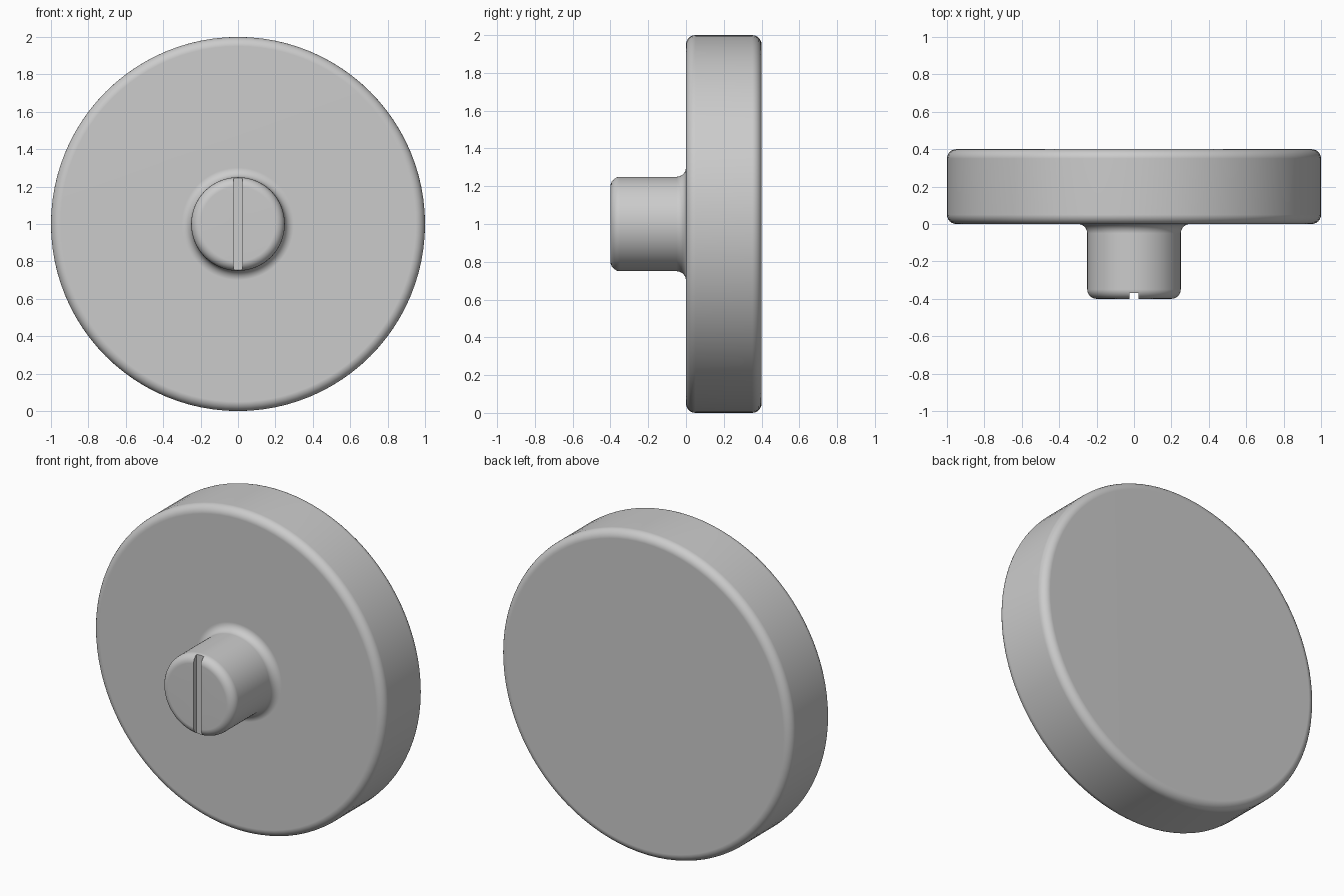
import bpy
import bmesh
from math import sin, cos, pi, radians
from mathutils import Matrix, Vector

cube = bpy.data.objects.get("Cube")
if cube:
    bpy.data.objects.remove(cube, do_unlink=True)

SEGMENTS = 96
FILLET = 0.05
STEPS = 6
CENTRE = Vector((0, 0, 1))

grey = bpy.data.materials.new("plain grey")
grey.use_nodes = True
colour = (0.6, 0.6, 0.6, 1)
grey.diffuse_color = colour
grey.node_tree.nodes["Principled BSDF"].inputs["Base Color"].default_value = colour


def arc(radius, y, start, end):
    """Points (radius, y) on a quarter-round about the given centre."""
    angles = [radians(start + (end - start) * i / STEPS) for i in range(STEPS + 1)]
    return [(radius + FILLET * cos(a), y + FILLET * sin(a)) for a in angles]


# Half section, from the hub tip to the back of the disc
profile = [(0, -0.4)]
profile += arc(0.25 - FILLET, -0.4 + FILLET, -90, 0)     # rounded hub tip
profile += arc(0.25 + FILLET, -FILLET, 180, 90)          # hollow fillet at hub root
profile += arc(1 - FILLET, FILLET, -90, 0)               # front rim
profile += arc(1 - FILLET, 0.4 - FILLET, 0, 90)          # back rim
profile += [(0, 0.4)]

# Turned disc and hub
bm = bmesh.new()
verts = [bm.verts.new((r, y, 1)) for r, y in profile]
edges = [bm.edges.new(pair) for pair in zip(verts, verts[1:])]
bmesh.ops.spin(bm, geom=verts + edges, cent=CENTRE, axis=(0, 1, 0),
               angle=2 * pi, steps=SEGMENTS, use_merge=False)
bmesh.ops.remove_doubles(bm, verts=bm.verts, dist=0.0002)
bmesh.ops.recalc_face_normals(bm, faces=bm.faces)
mesh = bpy.data.meshes.new("disc_with_hub")
bm.to_mesh(mesh)
bm.free()
mesh.materials.append(grey)
body = bpy.data.objects.new("disc_with_hub", mesh)
bpy.context.collection.objects.link(body)

# Slot across the hub tip
bm = bmesh.new()
bmesh.ops.create_cube(bm, size=1, matrix=Matrix.Translation((0, -0.42, 1))
                      @ Matrix.Diagonal((0.05, 0.1, 0.7, 1)))
slot_mesh = bpy.data.meshes.new("slot_cutter")
bm.to_mesh(slot_mesh)
bm.free()
slot_mesh.materials.append(grey)
cutter = bpy.data.objects.new("slot_cutter", slot_mesh)
cutter.hide_render = True
bpy.context.collection.objects.link(cutter)

cut = body.modifiers.new("slot", "BOOLEAN")
cut.operation = "DIFFERENCE"
cut.solver = "EXACT"
cut.object = cutter
bpy.ops.object.select_all(action="DESELECT")
body.select_set(True)
bpy.context.view_layer.objects.active = body
bpy.ops.object.modifier_apply(modifier=cut.name)
bpy.data.objects.remove(cutter, do_unlink=True)

# Soft rounds, flat faces and a crisp slot
bpy.ops.object.shade_smooth_by_angle(angle=radians(30))
flat = body.modifiers.new("flat faces", "WEIGHTED_NORMAL")
flat.keep_sharp = True
